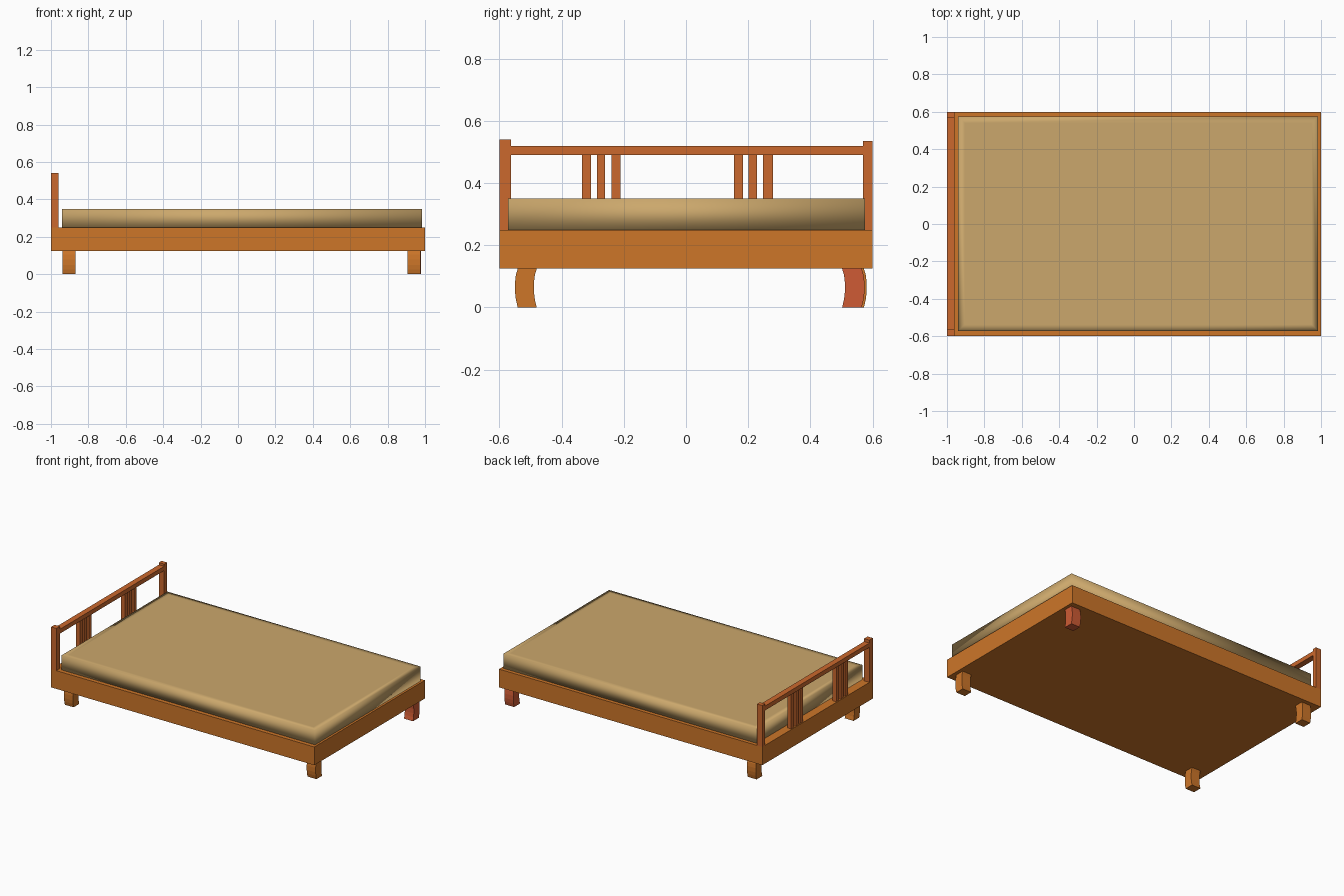
import bpy, bmesh

if "Cube" in bpy.data.objects:
    bpy.data.objects.remove(bpy.data.objects["Cube"])


def material(name, rgb):
    m = bpy.data.materials.new(name)
    m.diffuse_color = (*rgb, 1)
    m.use_nodes = True
    m.node_tree.nodes["Principled BSDF"].inputs["Base Color"].default_value = m.diffuse_color
    return m


ORANGE = material("orange_wood", (0.61, 0.18, 0.022))
RAIL = material("rail_wood", (0.60, 0.14, 0.026))
RED = material("red_wood", (0.62, 0.105, 0.035))
CLOTH = material("cloth", (0.60, 0.39, 0.15))


def finish(name, bm, mat):
    bmesh.ops.recalc_face_normals(bm, faces=bm.faces)
    me = bpy.data.meshes.new(name)
    bm.to_mesh(me)
    bm.free()
    me.materials.append(mat)
    ob = bpy.data.objects.new(name, me)
    bpy.context.collection.objects.link(ob)
    return ob


def box_bm(x, y, z):
    bm = bmesh.new()
    bmesh.ops.create_cube(bm, size=1)
    for v in bm.verts:
        v.co = [(r[0] + r[1]) / 2 + c * (r[1] - r[0]) for c, r in zip(v.co, (x, y, z))]
    return bm


def box(name, x, y, z, mat):
    return finish(name, box_bm(x, y, z), mat)


# Bed base
box("bed_base", (-1, 1), (-0.6, 0.6), (0.125, 0.25), ORANGE)

# Mattress: soft-shaded block with an inset top
bm = box_bm((-0.94, 0.985), (-0.572, 0.575), (0.25, 0.35))
top = max(bm.faces, key=lambda f: f.calc_center_median().z)
bmesh.ops.inset_region(bm, faces=[top], thickness=0.05)
for f in bm.faces:
    f.smooth = True
finish("mattress", bm, CLOTH)

# Headboard: posts, top rail and two groups of slats
HX = (-1, -0.96)
box("headboard_post_front", HX, (-0.6, -0.562), (0.25, 0.54), RAIL)
box("headboard_post_back", HX, (0.57, 0.6), (0.25, 0.535), RAIL)
box("headboard_rail", HX, (-0.562, 0.57), (0.49, 0.52), RAIL)
slats = [(-0.335, -0.305), (-0.287, -0.26), (-0.24, -0.21),
         (0.154, 0.183), (0.201, 0.228), (0.247, 0.279)]
for i, y in enumerate(slats):
    box(f"headboard_slat_{i + 1}", (-0.995, -0.965), y, (0.25, 0.49), RAIL)

# Legs: gently bowed outwards, (z, bow) rings extruded along x
BOW = [(0, 0), (0.025, 0.006), (0.05, 0.009), (0.08, 0.009), (0.105, 0.006), (0.125, 0)]


def leg(name, x0, x1, inner, outer, mat):
    s = 1 if outer > 0 else -1
    prof = [(outer + s * b, z) for z, b in BOW] + [(inner + s * b, z) for z, b in reversed(BOW)]
    bm = bmesh.new()
    face = bm.faces.new([bm.verts.new((x0, y, z)) for y, z in prof])
    ext = bmesh.ops.extrude_face_region(bm, geom=[face])["geom"]
    bmesh.ops.translate(bm, vec=(x1 - x0, 0, 0),
                        verts=[g for g in ext if isinstance(g, bmesh.types.BMVert)])
    finish(name, bm, mat)


leg("front_left_leg", -0.937, -0.87, -0.48, -0.541, ORANGE)
leg("front_right_leg", 0.907, 0.975, -0.48, -0.541, ORANGE)
leg("back_left_leg", -0.937, -0.87, 0.51, 0.572, ORANGE)
leg("back_right_leg", 0.91, 0.978, 0.502, 0.565, RED)
